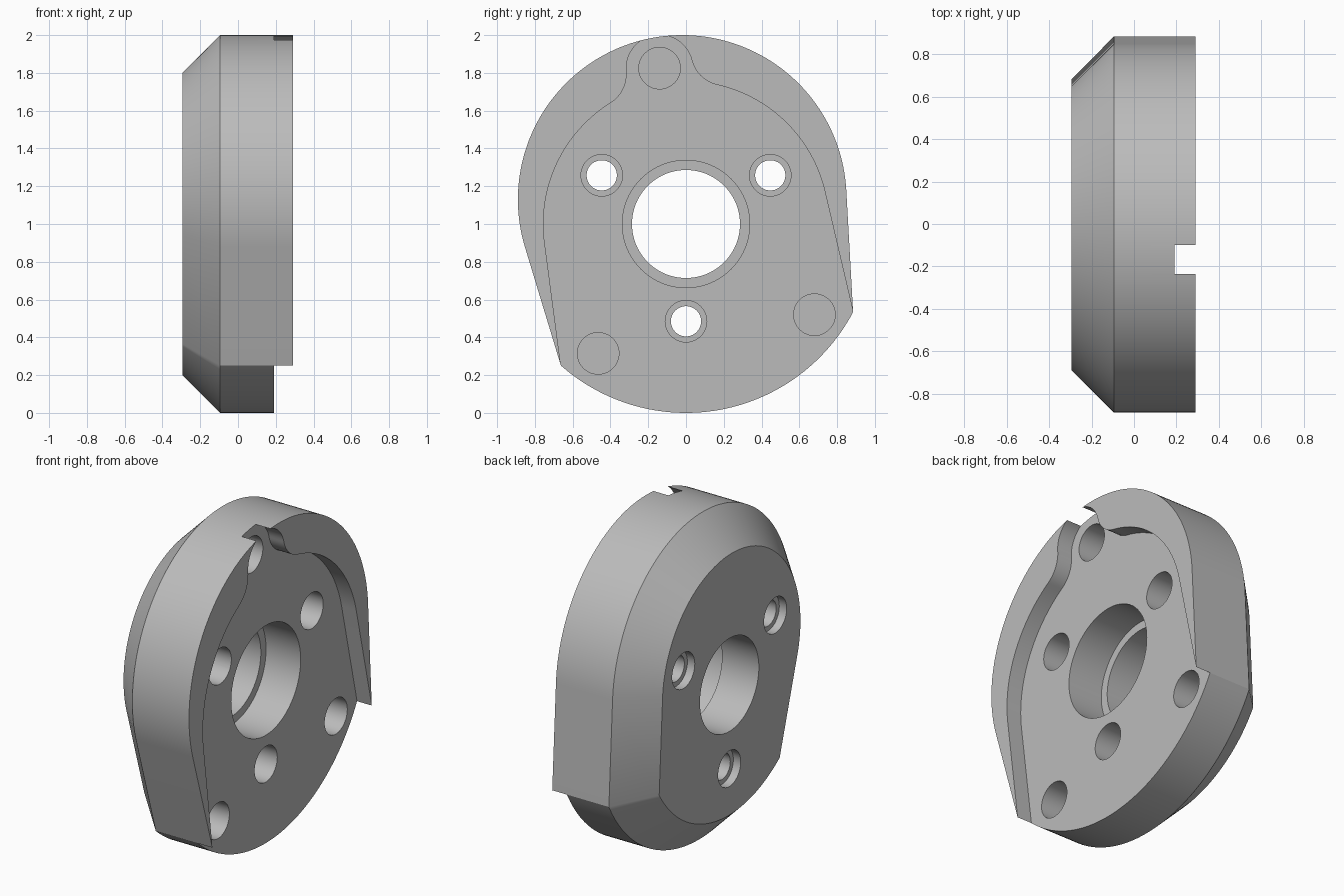
import bpy, bmesh
from math import acos, atan2, cos, sin, pi, radians, hypot, sqrt, tau

cube = bpy.data.objects.get("Cube")
if cube:
    bpy.data.objects.remove(cube)

# Key dimensions, with the disc profile drawn in (y, z) and thickness along x
BACK, SHOULDER, FLOOR, FRONT = -0.295, -0.095, 0.19, 0.29
HUB = (0.0, 1.0)
CROWN, CROWN_R = (-0.02, 1.13), 0.87
POCKET_R, LOBE, LOBE_R, FILLET = 0.755, (-0.14, 1.825), 0.176, 0.18

steel = bpy.data.materials.new("grey steel")
steel.use_nodes = True
steel.diffuse_color = (0.5, 0.5, 0.5, 1)
steel.node_tree.nodes["Principled BSDF"].inputs["Base Color"].default_value = (0.5, 0.5, 0.5, 1)


def polar(c, r, a):
    return (c[0] + r * cos(a), c[1] + r * sin(a))


def angle(c, p):
    return atan2(p[1] - c[1], p[0] - c[0])


def arc(c, r, a0, a1, n, turn=0):
    """Points on an arc; turn=1 forces counter-clockwise, -1 clockwise."""
    if turn:
        a1 = a0 + turn * ((turn * (a1 - a0)) % tau)
    return [polar(c, r, a0 + (a1 - a0) * i / n) for i in range(n + 1)]


def tangent_angle(c, r, p, side):
    """Angle of the point on a circle where the tangent from p touches it."""
    return angle(c, p) + side * acos(r / hypot(p[0] - c[0], p[1] - c[1]))


def loft(name, sections):
    """Closed solid through (x, outline) sections."""
    bm = bmesh.new()
    rings = [[bm.verts.new((x, y, z)) for y, z in pts] for x, pts in sections]
    for a, b in zip(rings, rings[1:]):
        for i in range(len(a)):
            j = (i + 1) % len(a)
            bm.faces.new((a[i], a[j], b[j], b[i]))
    bm.faces.new(rings[0])
    bm.faces.new(rings[-1])
    bmesh.ops.recalc_face_normals(bm, faces=bm.faces)
    mesh = bpy.data.meshes.new(name)
    bm.to_mesh(mesh)
    bm.free()
    mesh.materials.append(steel)
    obj = bpy.data.objects.new(name, mesh)
    bpy.context.collection.objects.link(obj)
    return obj


# Outer outline: crown arc, two tangent flanks and a larger bottom arc
tip_right = polar(HUB, 1, radians(-27.8))
tip_left = polar(HUB, 1, radians(-131.5))
flank_right = tangent_angle(CROWN, CROWN_R, tip_right, 1)
flank_left = tangent_angle(CROWN, CROWN_R, tip_left, -1)


def flank_end(a, inset, side):
    """Where an inset flank meets the inset bottom arc."""
    p = polar(CROWN, CROWN_R - inset, a)
    t = (side * sin(a), -side * cos(a))
    dx, dz = p[0] - HUB[0], p[1] - HUB[1]
    b = dx * t[0] + dz * t[1]
    s = -b + sqrt(b * b - dx * dx - dz * dz + (1 - inset) ** 2)
    return (p[0] + s * t[0], p[1] + s * t[1])


def outline(inset):
    right, left = flank_end(flank_right, inset, 1), flank_end(flank_left, inset, -1)
    top = arc(CROWN, CROWN_R - inset, flank_right, flank_left, 96, 1)
    bottom = arc(HUB, 1 - inset, angle(HUB, left), angle(HUB, right), 56, 1)
    return top + bottom


body = loft("chamfered_disc", [(BACK, outline(0.2)), (SHOULDER, outline(0)), (FRONT, outline(0))])


# Pocket outline: round floor, filleted into a lobe that breaks through the rim
def fillet_centre(side):
    d = hypot(LOBE[0] - HUB[0], LOBE[1] - HUB[1])
    a, b = POCKET_R + FILLET, LOBE_R + FILLET
    return polar(HUB, a, angle(HUB, LOBE) + side * acos((a * a + d * d - b * b) / (2 * a * d)))


fr, fl = fillet_centre(-1), fillet_centre(1)
pocket = [tip_right]
pocket += arc(HUB, POCKET_R, tangent_angle(HUB, POCKET_R, tip_right, 1), angle(HUB, fr), 32, 1)
pocket += arc(fr, FILLET, angle(fr, HUB), angle(fr, LOBE), 14, -1)[1:]
pocket += arc(LOBE, LOBE_R, angle(LOBE, fr), angle(LOBE, fl), 32, 1)[1:]
pocket += arc(fl, FILLET, angle(fl, LOBE), angle(fl, HUB), 14, -1)[1:]
pocket += arc(HUB, POCKET_R, angle(HUB, fl), tangent_angle(HUB, POCKET_R, tip_left, -1), 32, 1)[1:]
pocket += [tip_left, (tip_left[0], -0.3), (1.2, -0.3), (1.2, tip_right[1])]
cutters = [loft("pocket_cutter", [(FLOOR, pocket), (0.5, pocket)])]


# Stepped round holes
def bore(name, centre, steps, n=48):
    cutters.append(loft(name, [(x, arc(centre, r, 0, tau * (n - 1) / n, n - 1)) for x, r in steps]))


bore("hub_cutter", HUB, [(-0.5, 0.286), (-0.045, 0.286), (-0.045, 0.337), (0.5, 0.337)], 80)
for a in (30, 150, 270):
    bore("screw_cutter", polar(HUB, 0.515, radians(a)),
         [(-0.5, 0.11), (-0.245, 0.11), (-0.245, 0.08), (-0.145, 0.08), (-0.145, 0.11), (0.5, 0.11)])
for centre in (LOBE, (-0.465, 0.315), (0.68, 0.52)):
    bore("pin_cutter", centre, [(-0.06, 0.11), (0.5, 0.11)])

# Cut the body and tidy up
bpy.ops.object.select_all(action='DESELECT')
bpy.context.view_layer.objects.active = body
body.select_set(True)
for cutter in cutters:
    cutter.hide_render = True
    mod = body.modifiers.new("cut", 'BOOLEAN')
    mod.operation, mod.solver, mod.object = 'DIFFERENCE', 'EXACT', cutter
    bpy.ops.object.modifier_apply(modifier=mod.name)
    bpy.data.objects.remove(cutter)
bpy.ops.object.shade_smooth_by_angle(angle=radians(25))
